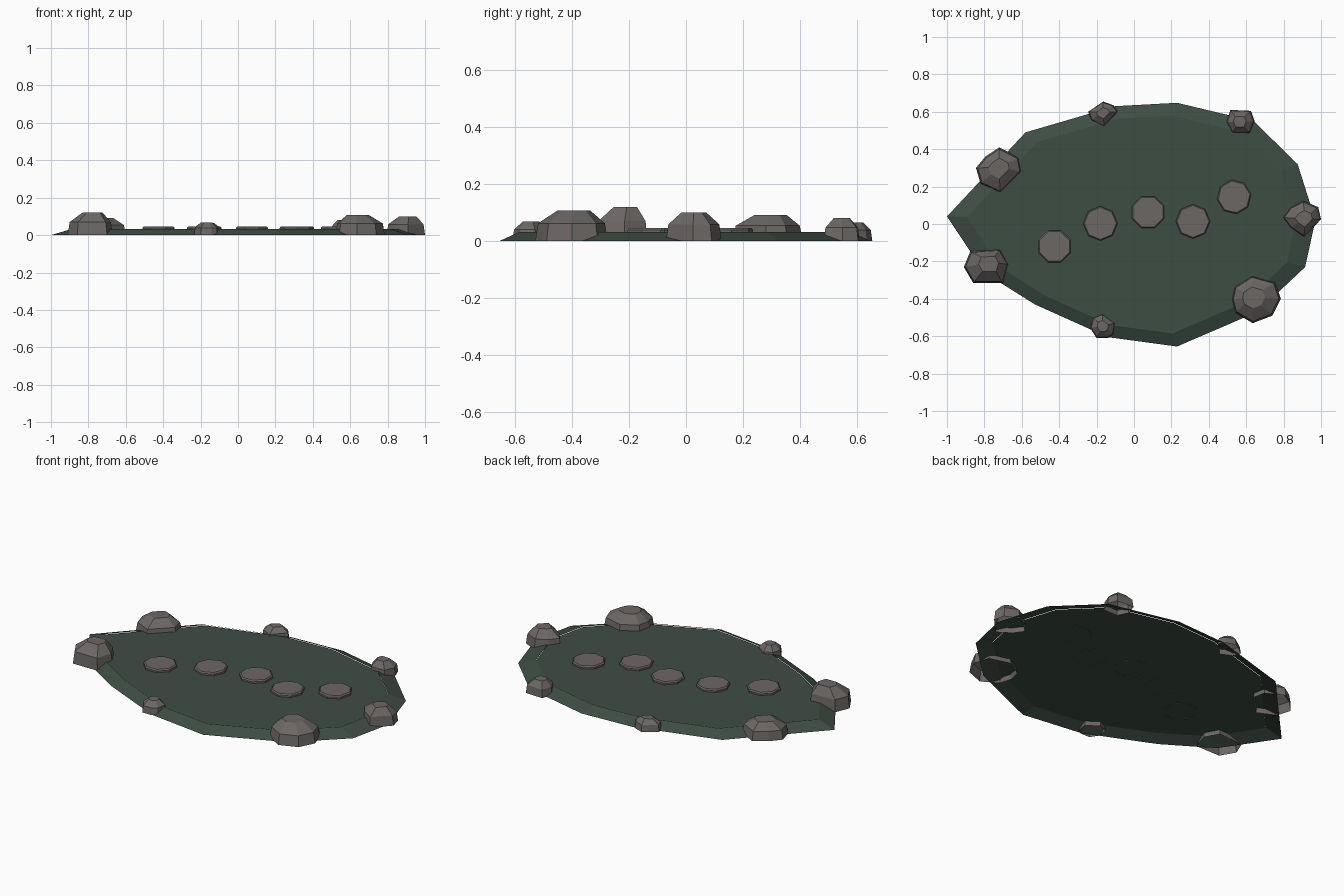
import bpy, bmesh, math

if "Cube" in bpy.data.objects:
    bpy.data.objects.remove(bpy.data.objects["Cube"])


def material(name, rgb):
    m = bpy.data.materials.new(name)
    m.diffuse_color = (*rgb, 1)
    m.use_nodes = True
    m.node_tree.nodes["Principled BSDF"].inputs["Base Color"].default_value = m.diffuse_color
    return m


MOSS = material("dark moss green", (0.047, 0.074, 0.057))
STONE = material("warm grey stone", (0.152, 0.136, 0.130))


def loft(name, rings, mat, cap=True):
    """Join stacked clockwise rings into an open-bottomed shell, lowest ring first."""
    bm = bmesh.new()
    loops = [[bm.verts.new(p) for p in r] for r in rings]
    n = len(loops[0])
    for a, b in zip(loops, loops[1:]):
        for i in range(n):
            j = (i + 1) % n
            bm.faces.new((b[i], b[j], a[j], a[i]))
    if cap:
        bm.faces.new(loops[-1][::-1])
    me = bpy.data.meshes.new(name)
    bm.to_mesh(me)
    bm.free()
    me.materials.append(mat)
    ob = bpy.data.objects.new(name, me)
    bpy.context.collection.objects.link(ob)
    return ob


def ring(outline, centre, scale, z, shift=(0, 0)):
    cx, cy = centre
    return [(cx + shift[0] + (x - cx) * scale, cy + shift[1] + (y - cy) * scale, z)
            for x, y in outline]


def middle(outline):
    xs, ys = zip(*outline)
    return (min(xs) + max(xs)) / 2, (min(ys) + max(ys)) / 2


def disc(x, y, r, turn, sides=8):
    return [(x + r * math.cos(turn - k * math.tau / sides),
             y + r * math.sin(turn - k * math.tau / sides)) for k in range(sides)]


# Ground: sloping rim and a flat sheet just under its inner edge, open below
ground = [(-1, .04), (-.58, .49), (-.10, .63), (.23, .648), (.64, .55), (.875, .32),
          (.97, .02), (.915, -.23), (.66, -.47), (.23, -.655), (-.14, -.605),
          (-.53, -.43), (-.80, -.26)]
loft("ground_rim", [ring(ground, (0, 0), 1, 0), ring(ground, (0, 0), .893, .032)],
     MOSS, cap=False)
loft("ground_sheet", [ring(ground, (0, 0), .893, .029)], MOSS)

# Border rocks: height, shift of the crown, footprint outline
rocks = [
    (.092, (0, .01), [(-.72, .41), (-.615, .355), (-.60, .28), (-.715, .165),
                      (-.82, .215), (-.845, .30), (-.795, .36)]),
    (.12, (.012, .012), [(-.875, -.145), (-.715, -.135), (-.67, -.215), (-.70, -.315),
                         (-.86, -.315), (-.91, -.23)]),
    (.065, (0, .005), [(-.165, .655), (-.11, .635), (-.085, .60), (-.16, .52),
                       (-.23, .555), (-.245, .60)]),
    (.08, (-.005, 0), [(.515, .61), (.625, .605), (.645, .55), (.62, .485),
                       (.525, .485), (.495, .545)]),
    (.10, (.01, 0), [(.905, .125), (.985, .09), (1, .025), (.91, -.07), (.835, -.02),
                     (.795, .035), (.835, .09)]),
    (.107, (-.012, .008), [(.63, -.275), (.755, -.31), (.785, -.40), (.74, -.49),
                           (.635, -.53), (.54, -.475), (.52, -.405), (.535, -.335)]),
    (.068, (0, 0), [(-.17, -.48), (-.10, -.53), (-.11, -.59), (-.14, -.61),
                    (-.20, -.61), (-.235, -.555), (-.22, -.50)]),
]
for i, (h, shift, outline) in enumerate(rocks):
    c = middle(outline)
    loft(f"border_rock_{i + 1}",
         [ring(outline, c, 1, 0), ring(outline, c, .92, h * .58),
          ring(outline, c, .45, h, shift)], STONE)

# Stepping stones: low eight-sided discs with a chamfered top edge
path = [(-.425, -.12, .5), (-.18, .003, 0), (.075, .063, .5), (.315, .014, 0),
        (.535, .145, .2)]
for i, (x, y, turn) in enumerate(path):
    outline = disc(x, y, .092, turn * math.pi / 4)
    loft(f"stepping_stone_{i + 1}",
         [ring(outline, (x, y), s, z) for s, z in ((1, .028), (1, .039), (.93, .046))],
         STONE)

# Two round patches hidden under the sheet
for i, (x, y) in enumerate([(.37, -.29), (-.19, .33)]):
    loft(f"under_patch_{i + 1}", [ring(disc(x, y, .065, 0, 12), (x, y), 1, .026)], MOSS)
